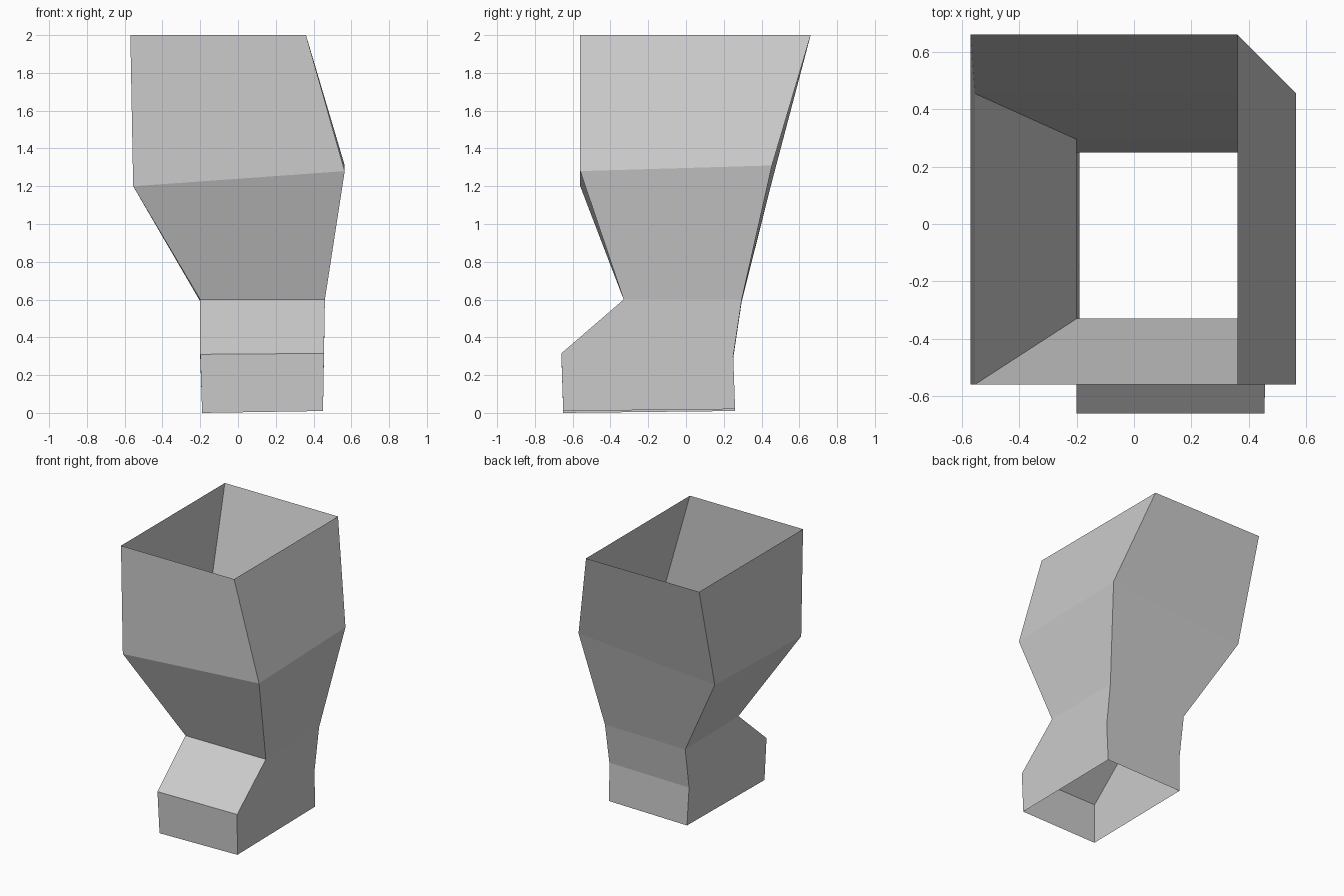
import bpy
import bmesh

cube = bpy.data.objects.get("Cube")
if cube:
    bpy.data.objects.remove(cube, do_unlink=True)

# Single flat grey
grey = bpy.data.materials.new("light_grey")
grey.use_nodes = True
colour = (0.6, 0.6, 0.6, 1.0)
grey.diffuse_color = colour
grey.node_tree.nodes["Principled BSDF"].inputs["Base Color"].default_value = colour

# Cross-sections from sole to rim: x range, front y, back y,
# heights of the front -x, front +x, back +x and back -x corners
sections = [
    ((-0.19, 0.45), -0.65, 0.26, (0.00, 0.01, 0.02, 0.01)),    # sole opening
    ((-0.20, 0.455), -0.66, 0.25, (0.31, 0.315, 0.30, 0.29)),  # toe top
    ((-0.20, 0.46), -0.33, 0.295, (0.60, 0.60, 0.60, 0.59)),   # ankle
    ((-0.555, 0.565), -0.56, 0.455, (1.20, 1.28, 1.31, 1.225)),  # widest part
    ((-0.57, 0.36), -0.56, 0.66, (2.0, 2.0, 2.0, 2.0)),        # open rim
]


def add_ring(bm, section):
    (x0, x1), front, back, heights = section
    corners = [(x0, front), (x1, front), (x1, back), (x0, back)]
    return [bm.verts.new((x, y, z)) for (x, y), z in zip(corners, heights)]


# Open square tube joining the cross-sections
bm = bmesh.new()
rings = [add_ring(bm, s) for s in sections]
for low, high in zip(rings, rings[1:]):
    for i in range(4):
        j = (i + 1) % 4
        bm.faces.new((low[i], low[j], high[j], high[i]))

mesh = bpy.data.meshes.new("open_boot_shell")
bm.to_mesh(mesh)
bm.free()
mesh.materials.append(grey)
shell = bpy.data.objects.new("open_boot_shell", mesh)
bpy.context.collection.objects.link(shell)
